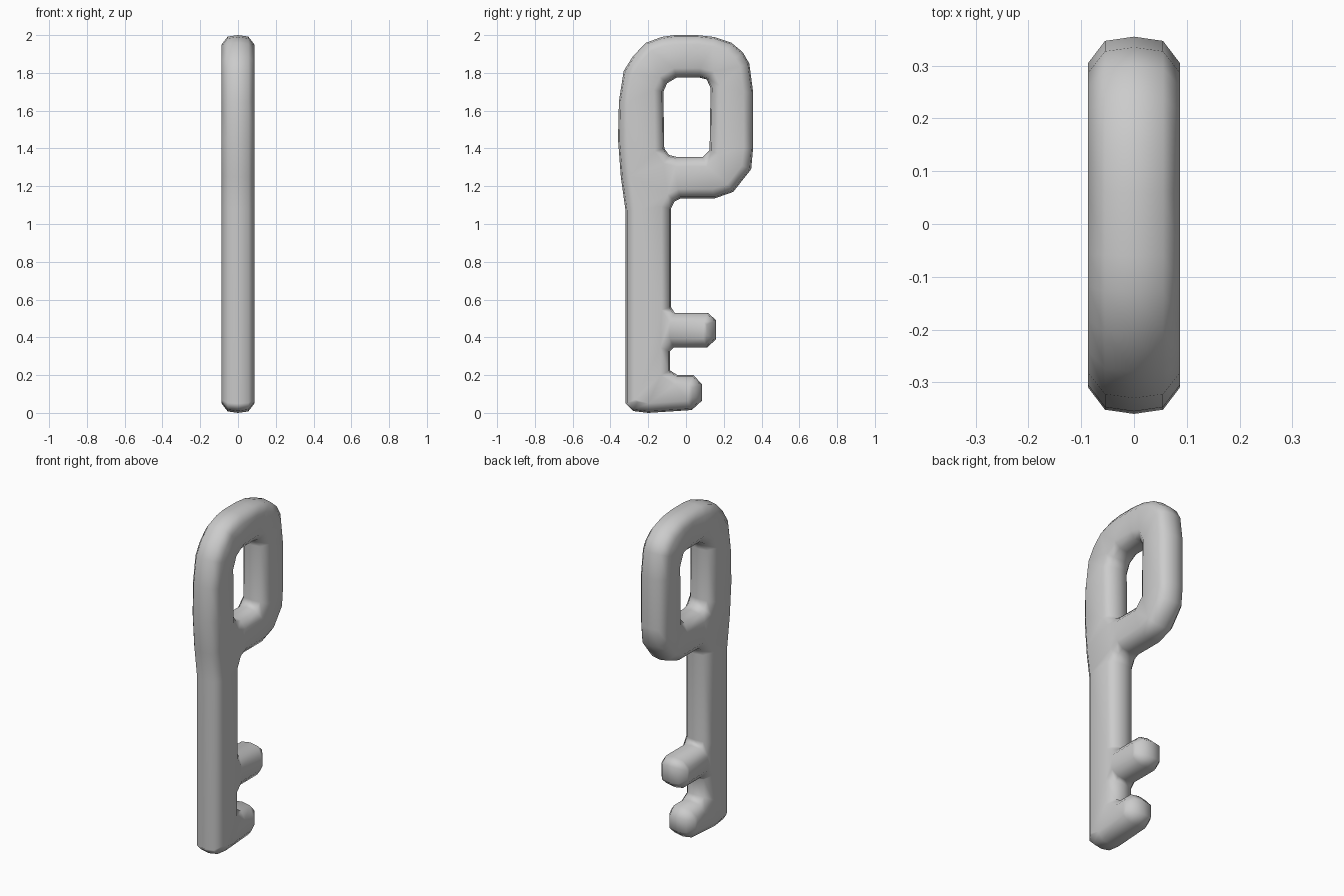
import bpy, bmesh
from mathutils import Vector

if "Cube" in bpy.data.objects:
    bpy.data.objects.remove(bpy.data.objects["Cube"])

# Key silhouette in the (y, z) plane, counter-clockwise: bit, stem, bow
OUTER = [(-.32, .05), (-.28, .01), (-.2, 0), (.03, .015), (.085, .065), (.085, .15),
         (.04, .2), (-.045, .2), (-.085, .225), (-.085, .325), (-.065, .345),
         (.11, .345), (.16, .39), (.16, .49), (.115, .53), (-.06, .53), (-.08, .56),
         (-.08, 1.08), (-.06, 1.12), (-.03, 1.135), (.15, 1.135), (.25, 1.17),
         (.345, 1.29), (.355, 1.4), (.355, 1.7), (.335, 1.85), (.3, 1.91),
         (.24, 1.96), (.15, 1.99), (.06, 2), (-.06, 2), (-.13, 1.99), (-.21, 1.96),
         (-.28, 1.89), (-.33, 1.81), (-.355, 1.65), (-.36, 1.45), (-.345, 1.25),
         (-.32, 1.07)]
# Opening in the bow
HOLE = [(-.115, 1.4), (-.09, 1.365), (-.05, 1.355), (.09, 1.355), (.125, 1.39),
        (.13, 1.72), (.11, 1.765), (.07, 1.775), (-.05, 1.775), (-.1, 1.745), (-.12, 1.7)]
# Rounded edge section: (x, inset from silhouette)
SECTION = [(-.087, .05), (-.055, .008), (0, 0), (.055, .008), (.087, .05)]


def inset(points, d):
    """Mitred offset to the left of the path direction."""
    pts = [Vector(p) for p in points]
    out = []
    for i, p in enumerate(pts):
        a = (p - pts[i - 1]).normalized()
        b = (pts[(i + 1) % len(pts)] - p).normalized()
        na, nb = Vector((-a.y, a.x)), Vector((-b.y, b.x))
        out.append(p + (na + nb) * d / (1 + na.dot(nb)))
    return out


def wall(bm, points):
    """Skin the edge section along an outline; return the two end rings' edges."""
    rings = [[bm.verts.new((x, p.x, p.y)) for p in inset(points, d)] for x, d in SECTION]
    n = len(points)
    for r, s in zip(rings, rings[1:]):
        for i in range(n):
            j = (i + 1) % n
            bm.faces.new((r[i], r[j], s[j], s[i]))
    return [[bm.edges.get((r[i], r[(i + 1) % n])) for i in range(n)]
            for r in (rings[0], rings[-1])]


bm = bmesh.new()
outer_ends = wall(bm, OUTER)
hole_ends = wall(bm, HOLE[::-1])
# Flat sides of the key, with the bow opening left clear
for o, h in zip(outer_ends, hole_ends):
    bmesh.ops.triangle_fill(bm, edges=o + h, use_beauty=True, use_dissolve=False)
bmesh.ops.recalc_face_normals(bm, faces=bm.faces)
for f in bm.faces:
    f.smooth = True

mesh = bpy.data.meshes.new("key")
bm.to_mesh(mesh)
bm.free()
key = bpy.data.objects.new("key", mesh)
bpy.context.collection.objects.link(key)
key.modifiers.new("soft_shading", 'WEIGHTED_NORMAL')
